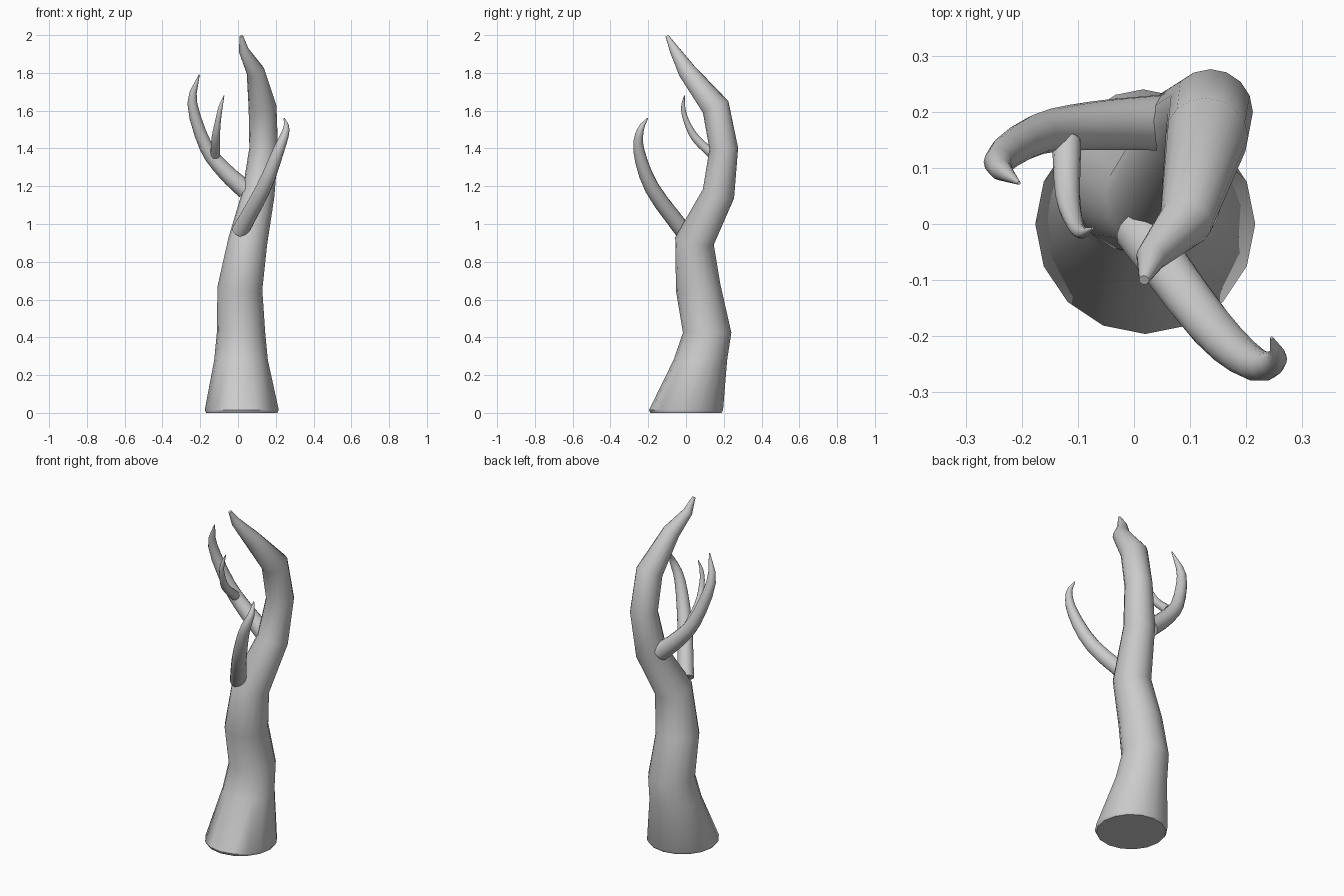
import bpy, bmesh, math
from mathutils import Vector

if "Cube" in bpy.data.objects:
    bpy.data.objects.remove(bpy.data.objects["Cube"])


def catmull(pts, steps):
    """Smoothly resample (x, y, z, radius) points."""
    p = [Vector(q) for q in pts]
    p = [2 * p[0] - p[1]] + p + [2 * p[-1] - p[-2]]
    out = []
    for i in range(1, len(p) - 2):
        a, b, c, d = p[i - 1:i + 3]
        for k in range(steps):
            t = k / steps
            out.append(0.5 * (2 * b + (c - a) * t + (2 * a - 5 * b + 4 * c - d) * t * t
                              + (3 * b - a - 3 * c + d) * t ** 3))
    return out + [p[-2]]


def limb(name, pts, sides, first_dir=None):
    """Tapered tube through (x, y, z, radius) points, capped at both ends."""
    pos = [Vector(q[:3]) for q in pts]
    bm = bmesh.new()
    rings = []
    for i, q in enumerate(pts):
        a = (pos[i] - pos[i - 1]).normalized() if i else Vector()
        b = (pos[i + 1] - pos[i]).normalized() if i < len(pos) - 1 else Vector()
        rot = Vector((0, 0, 1)).rotation_difference((a + b).normalized())
        if first_dir and i < first_dir:
            rot.identity()
        rings.append([bm.verts.new(pos[i] + rot @ Vector((
            q[3] * math.cos(2 * math.pi * k / sides),
            q[3] * math.sin(2 * math.pi * k / sides), 0))) for k in range(sides)])
    for r, s in zip(rings, rings[1:]):
        for k in range(sides):
            n = (k + 1) % sides
            bm.faces.new((r[k], r[n], s[n], s[k]))
    bm.faces.new(rings[0][::-1])
    bm.faces.new(rings[-1])
    me = bpy.data.meshes.new(name)
    bm.to_mesh(me)
    bm.free()
    ob = bpy.data.objects.new(name, me)
    bpy.context.collection.objects.link(ob)
    bpy.ops.object.select_all(action='DESELECT')
    ob.select_set(True)
    bpy.context.view_layer.objects.active = ob
    bpy.ops.object.shade_smooth_by_angle(angle=math.radians(50))
    return ob


# Trunk: coarse bends, flared foot, hooked tip
limb("trunk", [
    (0.02, 0.0, 0.0, 0.188), (0.02, 0.0, 0.015, 0.196),
    (0.016, 0.076, 0.28, 0.142), (0.016, 0.112, 0.425, 0.128),
    (0.01, 0.065, 0.66, 0.119), (0.052, 0.045, 0.91, 0.104),
    (0.108, 0.172, 1.16, 0.086), (0.136, 0.2, 1.40, 0.076),
    (0.13, 0.157, 1.62, 0.074), (0.092, 0.005, 1.81, 0.048),
    (0.03, -0.06, 1.92, 0.027), (0.018, -0.1, 1.995, 0.009)], 16, 4)

# Branches: smooth curves with curled tips
branches = {
    "front_branch": [(0.01, -0.012, 0.96, 0.045), (0.135, -0.18, 1.19, 0.04),
                     (0.215, -0.25, 1.39, 0.03), (0.255, -0.24, 1.50, 0.018),
                     (0.245, -0.203, 1.56, 0.003)],
    "side_branch": [(0.04, 0.18, 1.18, 0.05), (-0.07, 0.175, 1.28, 0.044),
                    (-0.17, 0.16, 1.41, 0.036), (-0.242, 0.11, 1.64, 0.026),
                    (-0.205, 0.073, 1.79, 0.003)],
    "twig": [(-0.12, 0.145, 1.365, 0.026), (-0.118, 0.05, 1.455, 0.022),
             (-0.105, 0.0, 1.55, 0.015), (-0.092, -0.015, 1.62, 0.011),
             (-0.074, -0.008, 1.68, 0.002)],
}
for name, pts in branches.items():
    limb(name, catmull(pts, 3), 14)
